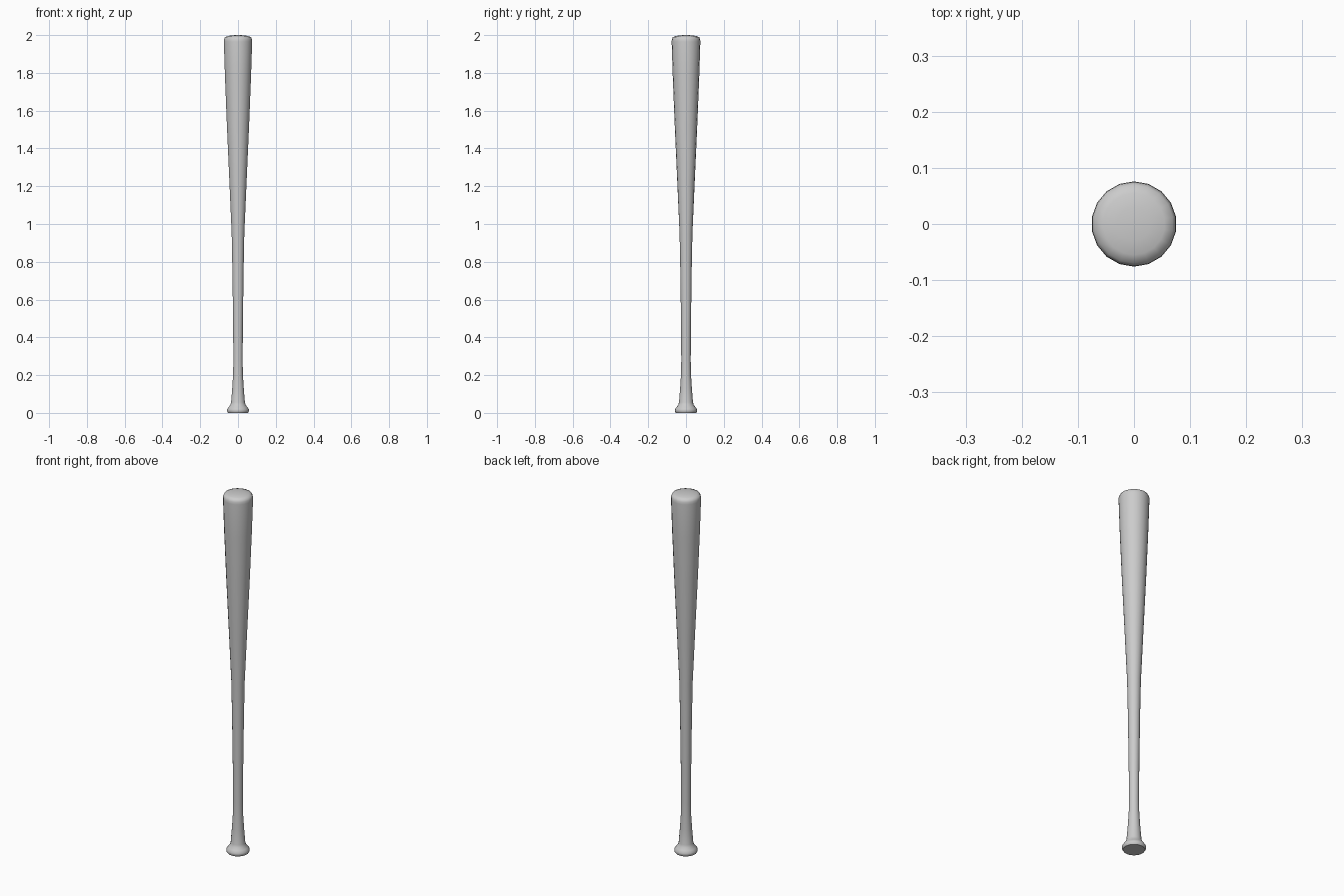
import bpy, bmesh, math

if "Cube" in bpy.data.objects:
    bpy.data.objects.remove(bpy.data.objects["Cube"])

SIDES = 18

# Profile as (radius, height), from the knob to the shoulder of the tip
profile = [
    (0.054, 0.0), (0.059, 0.008), (0.059, 0.018), (0.051, 0.03), (0.041, 0.042), (0.037, 0.056),
    (0.031, 0.13), (0.026, 0.21), (0.025, 0.28), (0.026, 0.45),
    (0.030, 0.75), (0.034, 0.95), (0.046, 1.22), (0.060, 1.53),
    (0.070, 1.78), (0.076, 1.965), (0.075, 1.978), (0.070, 1.989),
    (0.055, 1.995), (0.030, 1.999),
]

bm = bmesh.new()


def ring(r, z):
    # one corner points along y, flat sides face x
    angles = [math.pi / 2 + 2 * math.pi * i / SIDES for i in range(SIDES)]
    return [bm.verts.new((r * math.cos(a), r * math.sin(a), z)) for a in angles]


# Turned body
rings = [ring(r, z) for r, z in profile]
for low, high in zip(rings, rings[1:]):
    for i in range(SIDES):
        j = (i + 1) % SIDES
        bm.faces.new((low[i], low[j], high[j], high[i]))

# Flat knob end and domed tip
bm.faces.new(rings[0][::-1])
tip = bm.verts.new((0, 0, 2.0))
for i in range(SIDES):
    bm.faces.new((rings[-1][i], rings[-1][(i + 1) % SIDES], tip))

mesh = bpy.data.meshes.new("bat")
bm.to_mesh(mesh)
bm.free()
bat = bpy.data.objects.new("bat", mesh)
bpy.context.collection.objects.link(bat)

# Smooth wood with a crisp knob end
bpy.context.view_layer.objects.active = bat
bat.select_set(True)
bpy.ops.object.shade_smooth_by_angle(angle=math.radians(50))
